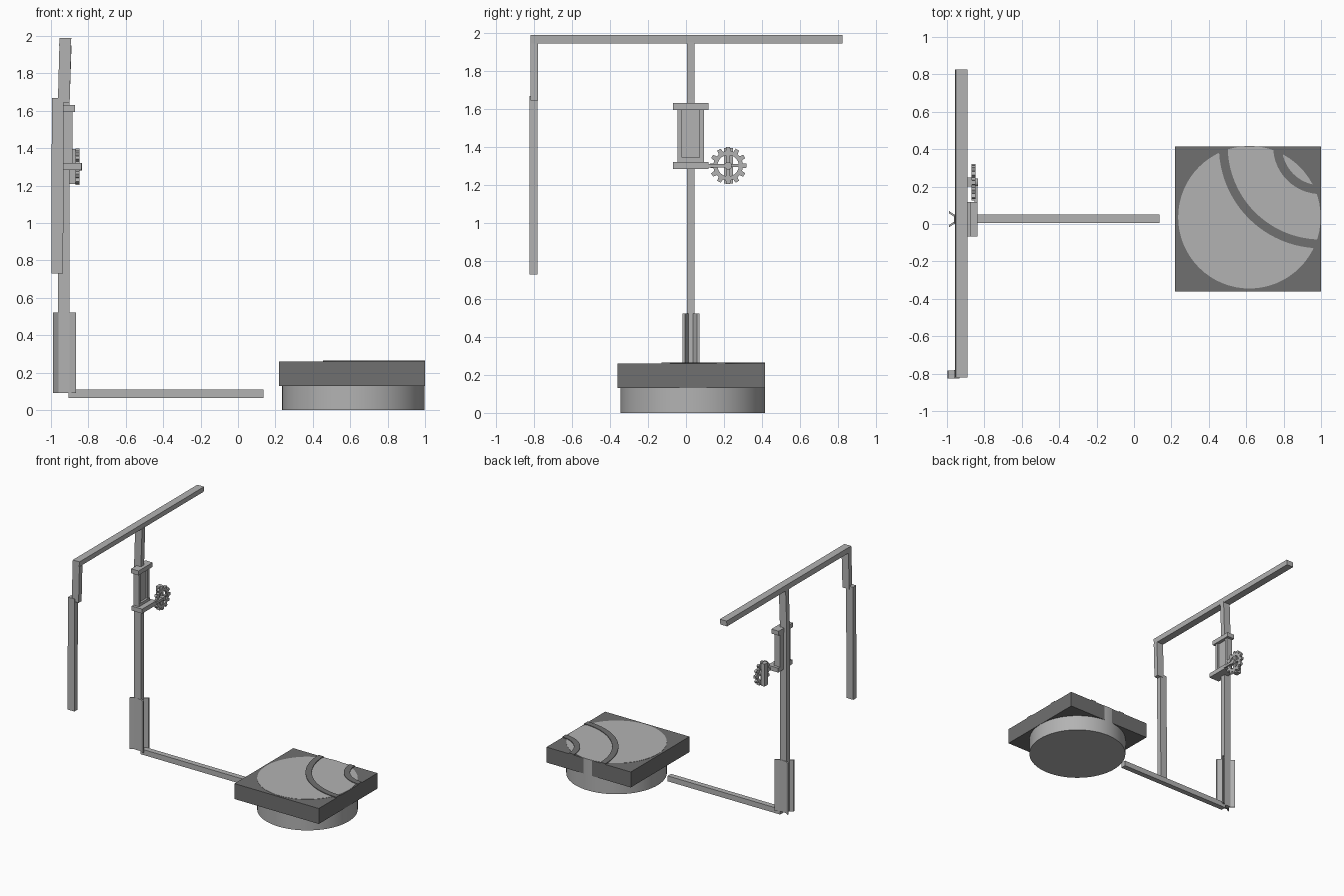
import bpy, bmesh, math
from mathutils import Vector

if "Cube" in bpy.data.objects:
    bpy.data.objects.remove(bpy.data.objects["Cube"])


def material(name, v):
    m = bpy.data.materials.new(name)
    m.diffuse_color = (v, v, v, 1)
    m.use_nodes = True
    m.node_tree.nodes["Principled BSDF"].inputs["Base Color"].default_value = m.diffuse_color
    return m


LIGHT = material("light grey", 0.45)
DARK = material("dark grey", 0.16)


def finish(name, bm, mat):
    bmesh.ops.recalc_face_normals(bm, faces=bm.faces)
    me = bpy.data.meshes.new(name)
    bm.to_mesh(me)
    bm.free()
    me.materials.append(mat)
    ob = bpy.data.objects.new(name, me)
    bpy.context.collection.objects.link(ob)
    return ob


def box(name, x, y, z, mat=LIGHT, lean=0.0):
    """Box from ranges; lean shifts the top along x."""
    bm = bmesh.new()
    bmesh.ops.create_cube(bm, size=1)
    for v in bm.verts:
        top = v.co.z > 0
        v.co = Vector((x[v.co.x > 0] + lean * top, y[v.co.y > 0], z[top]))
    return finish(name, bm, mat)


def prism(name, pts, offset, mat=LIGHT):
    """Extrude a closed outline along an offset."""
    bm = bmesh.new()
    f = bm.faces.new([bm.verts.new(p) for p in pts])
    r = bmesh.ops.extrude_face_region(bm, geom=[f])
    vs = [g for g in r["geom"] if isinstance(g, bmesh.types.BMVert)]
    bmesh.ops.translate(bm, verts=vs, vec=offset)
    return finish(name, bm, mat)


def ring(name, outer, inner, offset, mat=LIGHT):
    """Extruded closed band between two matching loops."""
    bm = bmesh.new()
    off = Vector(offset)
    loops = [[bm.verts.new(Vector(p) + o) for p in loop]
             for loop, o in ((outer, off * 0), (outer, off), (inner, off), (inner, off * 0))]
    n = len(outer)
    for k in range(4):
        a, b = loops[k], loops[(k + 1) % 4]
        for i in range(n):
            j = (i + 1) % n
            bm.faces.new((a[i], a[j], b[j], b[i]))
    return finish(name, bm, mat)


# --- Platform: square slab around a round core that shows flush on top ---
CX, CY, R = 0.617, 0.036, 0.381
X0, X1, Y0, Y1 = 0.22, 0.999, -0.36, 0.415
box("platform_slab", (X0, X1), (Y0, Y1), (0.13, 0.259), DARK)
core = prism("platform_core",
             [(CX + R * math.cos(2 * math.pi * i / 64), CY + R * math.sin(2 * math.pi * i / 64), 0)
              for i in range(64)], (0, 0, 0.261))
bpy.context.view_layer.objects.active = core
core.select_set(True)
bpy.ops.object.shade_smooth_by_angle(angle=math.radians(30))

# Raised quarter-circle bands centred on one slab corner
for name, r0, r1 in (("large_arc", 0.498, 0.545), ("small_arc", 0.208, 0.255)):
    arc = [math.pi + math.pi / 2 * i / 24 for i in range(25)]
    arc = [a - math.pi / 2 + math.pi / 2 for a in arc]
    pts = [(X1 + r1 * math.cos(a), Y1 + r1 * math.sin(a), 0.25) for a in arc]
    pts += [(X1 + r0 * math.cos(a), Y1 + r0 * math.sin(a), 0.25) for a in reversed(arc)]
    prism(name, pts, (0, 0, 0.016), DARK)

# --- Frame bars ---
box("floor_arm", (-0.905, 0.135), (0.005, 0.05), (0.065, 0.11))
box("post_lower", (-0.963, -0.9), (0.004, 0.046), (0.095, 1.65))
box("post_upper", (-0.963, -0.9), (0.004, 0.046), (1.65, 1.95), lean=0.01)
box("top_bar", (-0.957, -0.895), (-0.82, 0.825), (1.947, 1.99), lean=0.004)
box("drop_leg_upper", (-0.963, -0.9), (-0.82, -0.78), (1.645, 1.947), lean=0.008)
box("drop_leg_lower", (-0.998, -0.935), (-0.825, -0.783), (0.73, 1.67), lean=0.003)

# --- Foot bracket: two side plates flaring away from the post ---
for side, s in (("left", -1), ("right", 1)):
    path = [(-0.99, 0.044), (-0.96, 0.024), (-0.9, 0.024), (-0.866, 0.044)]
    pts = [(x, 0.026 + s * d, 0.092) for x, d in path]
    pts += [(x, 0.026 + s * (d - 0.012), 0.092) for x, d in reversed(path)]
    prism("foot_plate_" + side, pts, (0, 0, 0.431))

# --- Carriage on the post ---
box("carriage_back", (-0.935, -0.9), (-0.045, 0.095), (1.32, 1.6))
for side, y in (("left", (-0.045, -0.022)), ("right", (0.072, 0.095))):
    box("carriage_flange_" + side, (-0.9, -0.885), y, (1.32, 1.6))
box("carriage_sill", (-0.9, -0.882), (-0.045, 0.095), (1.32, 1.345))
box("carriage_top_plate", (-0.94, -0.872), (-0.068, 0.118), (1.595, 1.632))
box("carriage_bottom_plate", (-0.935, -0.838), (-0.068, 0.118), (1.285, 1.322))

# --- Gear wheel with its backing block and crank ---
GY, GZ, TEETH = 0.222, 1.302, 12
outer, inner = [], []
for t in range(TEETH):
    for step, r in ((-0.32, 0.078), (-0.2, 0.098), (0.2, 0.098), (0.32, 0.078)):
        a = 2 * math.pi * (t + step) / TEETH
        for loop, rad in ((outer, r), (inner, 0.056)):
            loop.append((-0.868, GY + rad * math.cos(a), GZ + rad * math.sin(a)))
ring("gear_rim", outer, inner, (0.02, 0, 0))
prism("gear_hub", [(-0.868, GY + 0.02 * math.cos(math.pi * i / 8), GZ + 0.02 * math.sin(math.pi * i / 8))
                   for i in range(16)], (0.035, 0, 0))
box("gear_spoke_vertical", (-0.868, -0.85), (GY - 0.01, GY + 0.01), (GZ - 0.06, GZ + 0.06))
box("gear_spoke_across", (-0.868, -0.85), (GY - 0.06, GY + 0.06), (GZ - 0.008, GZ + 0.008))
box("gear_block", (-0.9, -0.866), (0.2, 0.248), (1.208, 1.395))
box("crank_link", (-0.852, -0.836), (0.1, GY), (GZ - 0.01, GZ + 0.01))
